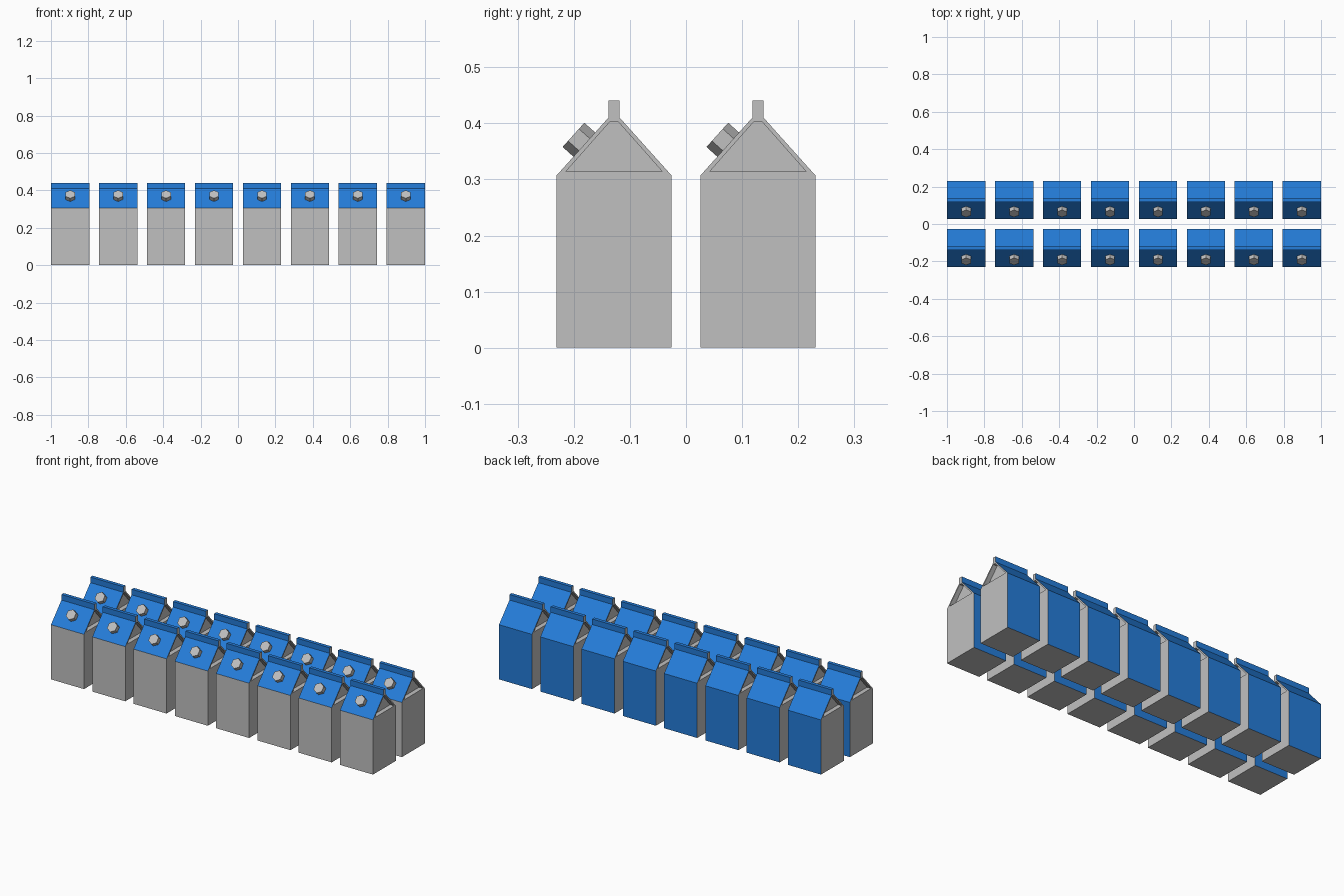
import bpy
import bmesh
from math import radians, atan2
from mathutils import Matrix, Vector

cube = bpy.data.objects.get("Cube")
if cube:
    bpy.data.objects.remove(cube, do_unlink=True)

HALF = 0.1025       # half width of a carton
EAVE = 0.307        # height of the straight walls
RECESS = 0.025      # depth of the folded gable ends
STEP = 0.2564       # spacing between cartons


def material(name, rgb):
    mat = bpy.data.materials.new(name)
    mat.use_nodes = True
    colour = (*rgb, 1)
    mat.diffuse_color = colour
    mat.node_tree.nodes["Principled BSDF"].inputs["Base Color"].default_value = colour
    return mat


grey = material("light_grey", (0.527, 0.527, 0.527))
blue = material("bright_blue", (0.018, 0.205, 0.70))


def carton_mesh():
    # Silhouette of the carton, then the outline of the recessed gable
    right_side = [(HALF, 0), (HALF, EAVE), (0.01, 0.41), (0.01, 0.441)]
    outline = right_side + [(-y, z) for y, z in reversed(right_side)]
    gable = [(0.086, 0.314), (0.007, 0.403), (-0.007, 0.403), (-0.086, 0.314)]
    bm = bmesh.new()
    ends = []
    for side in (-1, 1):
        outer = [bm.verts.new((side * HALF, y, z)) for y, z in outline]
        rim = [bm.verts.new((side * HALF, y, z)) for y, z in gable]
        back = [bm.verts.new((side * (HALF - RECESS), y, z)) for y, z in gable]
        a, b = outer, rim
        # End wall around the recess
        bm.faces.new((a[7], a[0], a[1], b[0], b[3], a[6]))
        bm.faces.new((a[1], a[2], b[1], b[0]))
        bm.faces.new((a[2], a[3], a[4], a[5], b[2], b[1]))
        bm.faces.new((a[5], a[6], b[3], b[2]))
        # Recess walls and floor
        for i in range(4):
            j = (i + 1) % 4
            bm.faces.new((rim[i], rim[j], back[j], back[i]))
        bm.faces.new(back)
        ends.append(outer)
    # Walls, roof, crest and base
    low, high = ends
    for i in range(8):
        j = (i + 1) % 8
        bm.faces.new((low[i], low[j], high[j], high[i]))
    bmesh.ops.recalc_face_normals(bm, faces=bm.faces)
    # Blue roof, crest and back panel; recess and ends stay grey
    for face in bm.faces:
        spans = max(v.co.x for v in face.verts) > 0 > min(v.co.x for v in face.verts)
        roof = spans and face.calc_center_median().z > EAVE
        face.material_index = int(roof or (spans and face.normal.y > 0.9))
    mesh = bpy.data.meshes.new("carton")
    bm.to_mesh(mesh)
    bm.free()
    mesh.materials.append(grey)
    mesh.materials.append(blue)
    return mesh


def cap_mesh():
    # Six-sided screw cap standing square to the front roof slope
    slope = atan2(0.41 - EAVE, HALF - 0.01)
    place = (Matrix.Translation(Vector((0, -0.053, 0.362)))
             @ Matrix.Rotation(slope, 4, "X")
             @ Matrix.Translation(Vector((0, 0, 0.0115)))
             @ Matrix.Rotation(radians(30), 4, "Z"))
    bm = bmesh.new()
    bmesh.ops.create_cone(bm, cap_ends=True, segments=6, radius1=0.029,
                          radius2=0.029, depth=0.029, matrix=place)
    # Turn the hexagon so that a corner points up the slope
    axis = Vector((0, 0, 1))
    axis.rotate(Matrix.Rotation(slope, 3, "X"))
    top = max(bm.verts, key=lambda v: v.co.z)
    if abs(top.co.x) > 0.005:
        bmesh.ops.rotate(bm, verts=bm.verts, cent=(0, -0.053, 0.362),
                         matrix=Matrix.Rotation(radians(30), 3, axis))
    mesh = bpy.data.meshes.new("cap")
    bm.to_mesh(mesh)
    bm.free()
    mesh.materials.append(grey)
    return mesh


# Two rows of eight cartons
parts = {"carton": carton_mesh(), "cap": cap_mesh()}
for row, y in (("front", -STEP / 2), ("back", STEP / 2)):
    for column in range(8):
        for part, mesh in parts.items():
            obj = bpy.data.objects.new(f"{row}_{part}_{column + 1}", mesh)
            obj.location = ((column - 3.5) * STEP, y, 0)
            bpy.context.collection.objects.link(obj)
